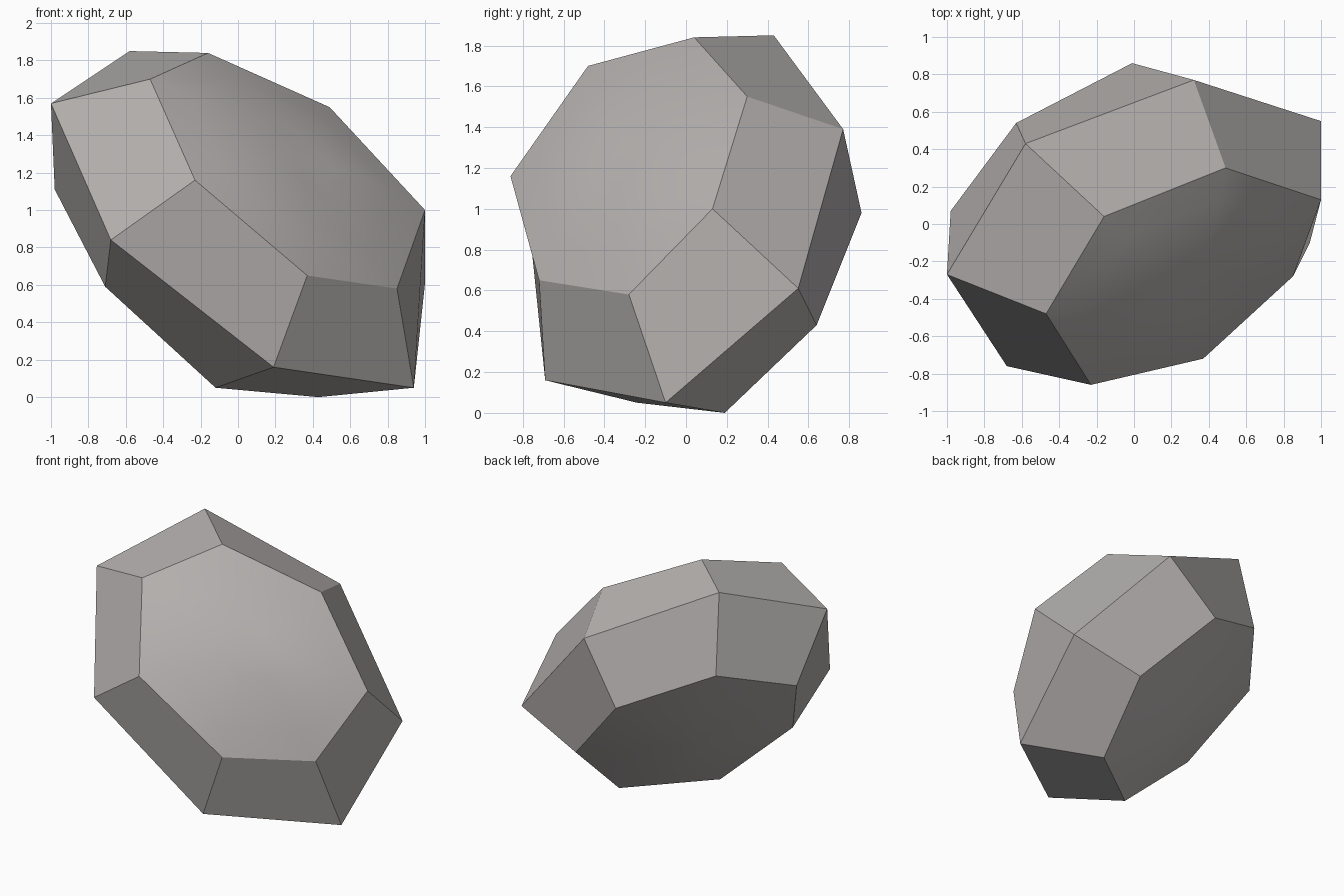
import bpy
import bmesh
from mathutils import Vector

default_cube = bpy.data.objects.get("Cube")
if default_cube:
    bpy.data.objects.remove(default_cube, do_unlink=True)

# Stone colour
stone = bpy.data.materials.new("warm_grey_stone")
stone.use_nodes = True
colour = (0.46, 0.44, 0.43, 1)
stone.diffuse_color = colour
shader = next(n for n in stone.node_tree.nodes if n.type == "BSDF_PRINCIPLED")
shader.inputs["Base Color"].default_value = colour
shader.inputs["Roughness"].default_value = 0.9

# Seven-sided outlines of the front cap, the girdle and the back cap
front_rim = [(-.16, .04, 1.84), (.49, .30, 1.55), (1, .13, 1), (.85, -.28, .58),
             (.37, -.72, .65), (-.23, -.86, 1.16), (-.47, -.48, 1.70)]
girdle = [(-.58, .43, 1.85), (.32, .77, 1.39), (1, .55, .61), (.94, -.10, .05),
          (.19, -.69, .16), (-.68, -.76, .84), (-1, -.27, 1.57)]
back_rim = [(-.63, .54, 1.27), (-.01, .86, .98), (.48, .64, .43), (.43, .19, 0),
            (-.12, -.24, .05), (-.71, -.27, .59), (-.98, .07, 1.11)]

bm = bmesh.new()


def add_ring(points):
    return [bm.verts.new(p) for p in points]


def bridge(ring_a, ring_b, smooth=False):
    count = len(ring_a)
    for i in range(count):
        j = (i + 1) % count
        face = bm.faces.new((ring_a[i], ring_a[j], ring_b[j], ring_b[i]))
        face.smooth = smooth


def add_dome(rim, outward, height, steps=4):
    """Close a rim with a shallow, smoothly rounded cap."""
    centre = sum((v.co for v in rim), Vector()) / len(rim)
    outer = rim
    for step in range(1, steps):
        t = 1 - step / steps
        lift = outward * height * (1 - t * t)
        inner = add_ring([centre.lerp(v.co, t) + lift for v in rim])
        bridge(outer, inner, smooth=True)
        outer = inner
    tip = bm.verts.new(centre + outward * height)
    for i, vert in enumerate(outer):
        face = bm.faces.new((vert, outer[(i + 1) % len(outer)], tip))
        face.smooth = True


# Faceted sides
rings = [add_ring(points) for points in (front_rim, girdle, back_rim)]
bridge(rings[0], rings[1])
bridge(rings[1], rings[2])

# Rounded caps
axis = Vector((.52, -.54, .66)).normalized()
add_dome(rings[0], axis, 0.12)
add_dome(rings[2], -axis, 0.08)

# Crisp edges around every facet
bmesh.ops.recalc_face_normals(bm, faces=bm.faces)
for edge in bm.edges:
    edge.smooth = all(face.smooth for face in edge.link_faces)

mesh = bpy.data.meshes.new("faceted_stone")
bm.to_mesh(mesh)
bm.free()
mesh.materials.append(stone)
body = bpy.data.objects.new("faceted_stone", mesh)
bpy.context.collection.objects.link(body)
